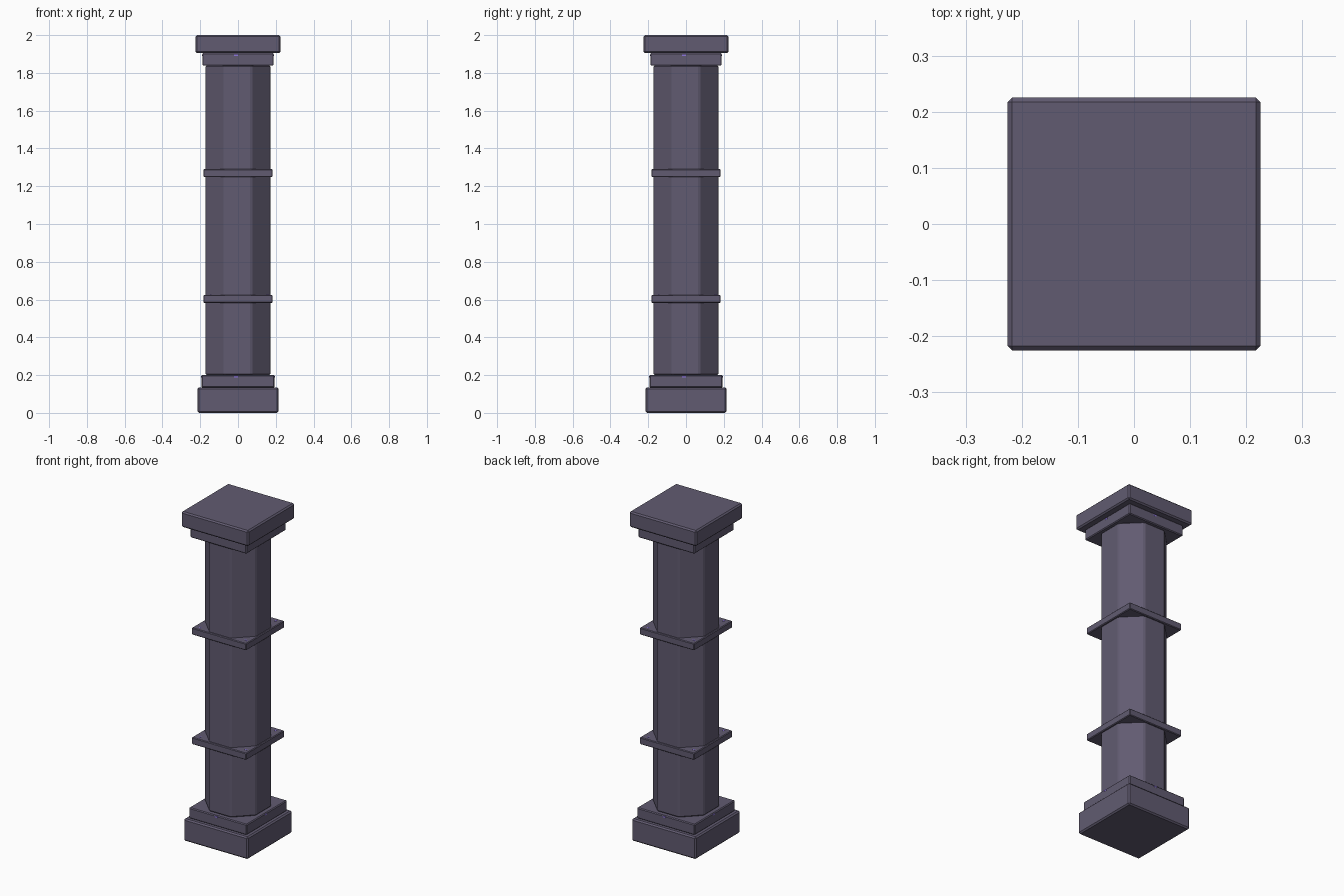
import bpy, math
from mathutils import Matrix, Vector

if "Cube" in bpy.data.objects:
    bpy.data.objects.remove(bpy.data.objects["Cube"])


def material(name, rgb):
    m = bpy.data.materials.new(name)
    m.diffuse_color = (*rgb, 1)
    m.use_nodes = True
    m.node_tree.nodes["Principled BSDF"].inputs["Base Color"].default_value = m.diffuse_color
    return m


STONE = material("dusky violet stone", (0.12, 0.105, 0.165))
GLINT = material("purple glint", (0.27, 0.18, 0.72))


def finish(ob, name, mat, bevel=0):
    ob.name = name
    ob.data.materials.append(mat)
    bpy.ops.object.transform_apply(location=False, rotation=True, scale=True)
    if bevel:
        b = ob.modifiers.new("chamfer", 'BEVEL')
        b.width, b.segments, b.limit_method = bevel, 1, 'ANGLE'
    return ob


def slab(name, half, z0, z1, bevel):
    bpy.ops.mesh.primitive_cube_add(size=1, location=(0, 0, (z0 + z1) / 2))
    ob = bpy.context.object
    ob.scale = (2 * half, 2 * half, z1 - z0)
    return finish(ob, name, STONE, bevel)


# Square steps, bands and cap
slab("base", 0.215, 0.0, 0.135, 0.008)
slab("base_step", 0.194, 0.135, 0.20, 0.005)
slab("lower_band", 0.183, 0.583, 0.625, 0.004)
slab("upper_band", 0.183, 1.248, 1.29, 0.004)
slab("neck_step", 0.189, 1.838, 1.905, 0.005)
slab("cap", 0.225, 1.905, 2.0, 0.008)

# Octagonal shaft, flats facing the axes
bpy.ops.mesh.primitive_cylinder_add(vertices=8, radius=0.172 / math.cos(math.pi / 8),
                                    depth=1.64, location=(0, 0, 1.02),
                                    rotation=(0, 0, math.pi / 8))
finish(bpy.context.object, "shaft", STONE, 0.007)


# Tiny glints repeated on all four sides
def glints(name, loc, size):
    for k in range(4):
        rot = Matrix.Rotation(k * math.pi / 2, 4, 'Z')
        bpy.ops.mesh.primitive_cube_add(size=1, location=rot @ Vector(loc),
                                        rotation=(0, 0, k * math.pi / 2))
        ob = bpy.context.object
        ob.scale = size
        finish(ob, f"{name}_{k + 1}", GLINT)


glints("base_step_glint", (-0.01, -0.193, 0.192), (0.02, 0.004, 0.008))
glints("neck_glint", (-0.01, -0.188, 1.893), (0.02, 0.004, 0.008))
for label, z in (("lower_band", 0.625), ("upper_band", 1.29)):
    glints(label + "_glint", (0.155, -0.145, z), (0.016, 0.008, 0.002))
